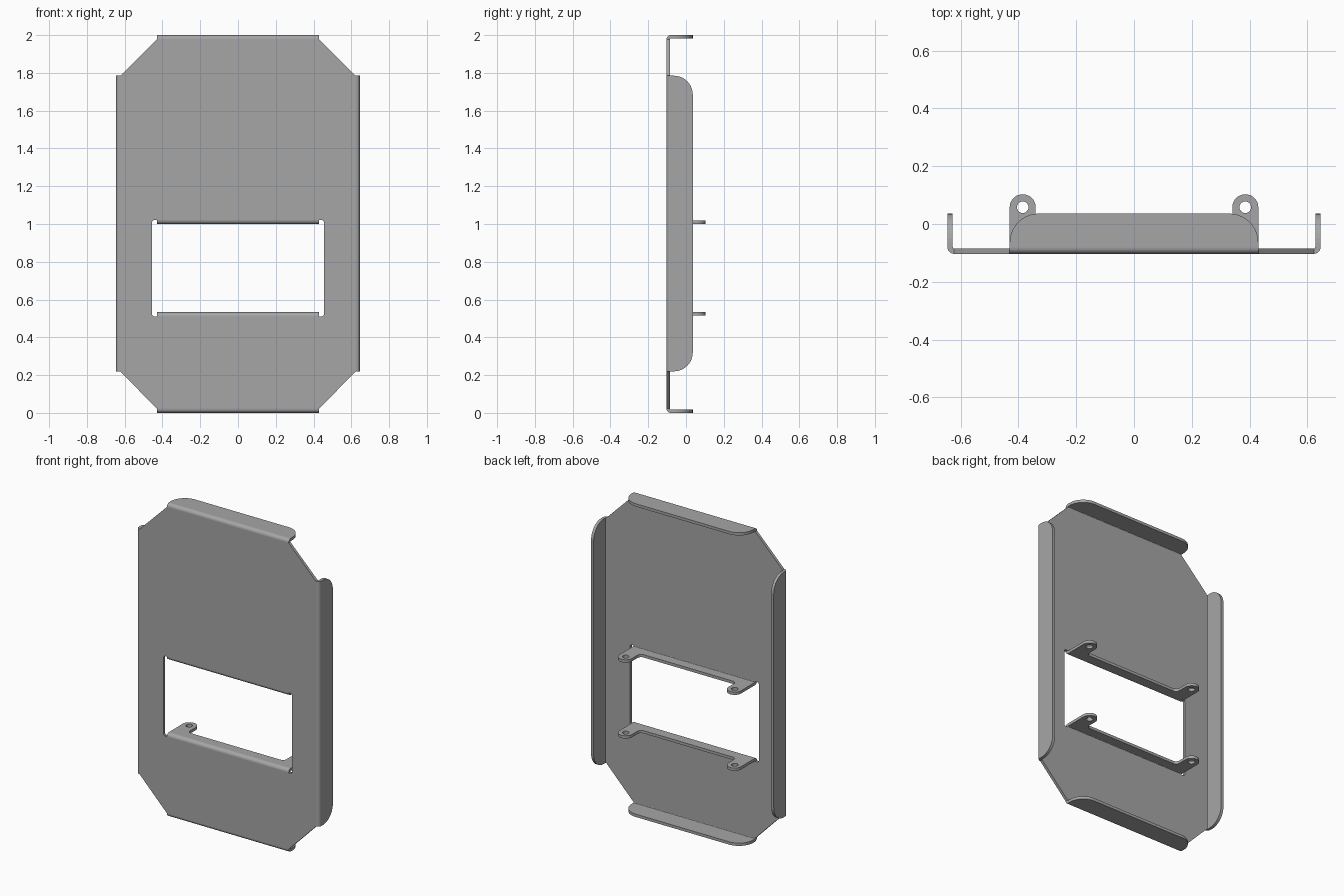
import bpy, bmesh, math
from mathutils import Vector

cube = bpy.data.objects.get("Cube")
if cube:
    bpy.data.objects.remove(cube, do_unlink=True)

FRONT = -0.103      # front skin of the sheet
THICK = 0.018       # sheet thickness
R = 0.022           # outer bend radius
HALF_X, TOP = 0.645, 2.0
SPAN = 0.43         # half length of top, bottom and window folds
SIDE_LOW, SIDE_HIGH = 0.22, 1.785
WIN_LOW, WIN_HIGH, WIN_X = 0.533, 1.0, 0.455
BACK = 0.036        # rear edge of the outer flanges

grey = bpy.data.materials.new("sheet grey")
grey.use_nodes = True
colour = (0.38, 0.38, 0.38, 1)
grey.diffuse_color = colour
grey.node_tree.nodes["Principled BSDF"].inputs["Base Color"].default_value = colour


def arc(cx, cy, r, start, end, n=10):
    """Points on an arc, angles in degrees."""
    angles = [math.radians(start + (end - start) * i / n) for i in range(n + 1)]
    return [(cx + r * math.cos(a), cy + r * math.sin(a)) for a in angles]


def fill(bm, loops, place, normal):
    """Fill closed 2D loops (first outer, rest holes) as one flat sheet."""
    edges = []
    for loop in loops:
        verts = [bm.verts.new(place(*p)) for p in loop]
        edges += [bm.edges.new((v, verts[i - 1])) for i, v in enumerate(verts)]
    made = bmesh.ops.triangle_fill(bm, use_beauty=True, edges=edges, normal=normal)
    return [f for f in made["geom"] if isinstance(f, bmesh.types.BMFace)]


def finish(name, bm, flat, normal):
    """Weld, orient towards the outer skin and thicken inwards."""
    bmesh.ops.remove_doubles(bm, verts=bm.verts, dist=0.0001)
    bmesh.ops.recalc_face_normals(bm, faces=bm.faces)
    flat = [f for f in flat if f.is_valid]
    if sum(f.normal.dot(normal) for f in flat) < 0:
        bmesh.ops.reverse_faces(bm, faces=bm.faces)
    mesh = bpy.data.meshes.new(name)
    bm.to_mesh(mesh)
    bm.free()
    mesh.materials.append(grey)
    obj = bpy.data.objects.new(name, mesh)
    bpy.context.collection.objects.link(obj)
    solid = obj.modifiers.new("thickness", "SOLIDIFY")
    solid.thickness = THICK
    solid.offset = -1
    solid.use_even_offset = True


def fold(name, base, along, out, half, loops):
    """Quarter bend from the plate followed by a flat flange in (along, y)."""
    bm = bmesh.new()
    base, along, out = Vector(base), Vector(along), Vector(out)
    steps = 8
    rows = []
    for i in range(steps + 1):
        t = math.pi / 2 * i / steps
        p = base + out * R * math.sin(t)
        p.y = FRONT + R * (1 - math.cos(t))
        rows.append([bm.verts.new(p + along * s) for s in (-half, half)])
    for a, b in zip(rows, rows[1:]):
        bm.faces.new((a[0], a[1], b[1], b[0]))

    def place(s, y):
        p = base + out * R + along * s
        p.y = y
        return p
    flat = fill(bm, loops, place, out)
    finish(name, bm, flat, out)


def mirrored(half_outline):
    """Close an outline that runs from the +s end towards the middle."""
    return half_outline + [(-s, y) for s, y in reversed(half_outline)]


# Front plate with clipped corners and a window with corner reliefs
corner = [(SPAN, TOP - R), (HALF_X - R, SIDE_HIGH)]
low_corner = [(HALF_X - R, SIDE_LOW), (SPAN, R)]
outer = mirrored(corner + low_corner)
c = 0.009
relief = [(SPAN, WIN_HIGH + R), (WIN_X - c, WIN_HIGH + R), (WIN_X, WIN_HIGH + R - c),
          (WIN_X, WIN_LOW - R + c), (WIN_X - c, WIN_LOW - R), (SPAN, WIN_LOW - R)]
bm = bmesh.new()
facing = Vector((0, -1, 0))
plate = fill(bm, [outer, mirrored(relief)], lambda x, z: Vector((x, FRONT, z)), facing)
finish("front_plate", bm, plate, facing)


# Outer flanges with rounded rear corners
def flange_outline(half):
    r = 0.1
    return [mirrored([(half, FRONT + R)] + arc(half - r, BACK - r, r, 0, 90))]


X, Z = (1, 0, 0), (0, 0, 1)
side_half = (SIDE_HIGH - SIDE_LOW) / 2
side_mid = (SIDE_HIGH + SIDE_LOW) / 2
for name, sign in (("left_flange", 1), ("right_flange", -1)):
    fold(name, (sign * (HALF_X - R), 0, side_mid), Z, (sign, 0, 0),
         side_half, flange_outline(side_half))
fold("top_flange", (0, 0, TOP - R), X, (0, 0, 1), SPAN, flange_outline(SPAN))
fold("bottom_flange", (0, 0, R), X, (0, 0, -1), SPAN, flange_outline(SPAN))

# Window brackets: narrow strips with a drilled round ear at each end
ear_x, ear_y, ear_r, strip_y, fillet = 0.385, 0.058, 0.045, -0.022, 0.025
ear = [(SPAN, FRONT + R)] + arc(ear_x, ear_y, ear_r, 0, 180, 16)
ear += arc(ear_x - ear_r - fillet, strip_y + fillet, fillet, 0, -90, 6)
holes = [arc(side * ear_x, ear_y, 0.02, 0, 345, 23) for side in (1, -1)]
bracket = [mirrored(ear)] + holes
fold("upper_bracket", (0, 0, WIN_HIGH + R), X, (0, 0, -1), SPAN, bracket)
fold("lower_bracket", (0, 0, WIN_LOW - R), X, (0, 0, 1), SPAN, bracket)
